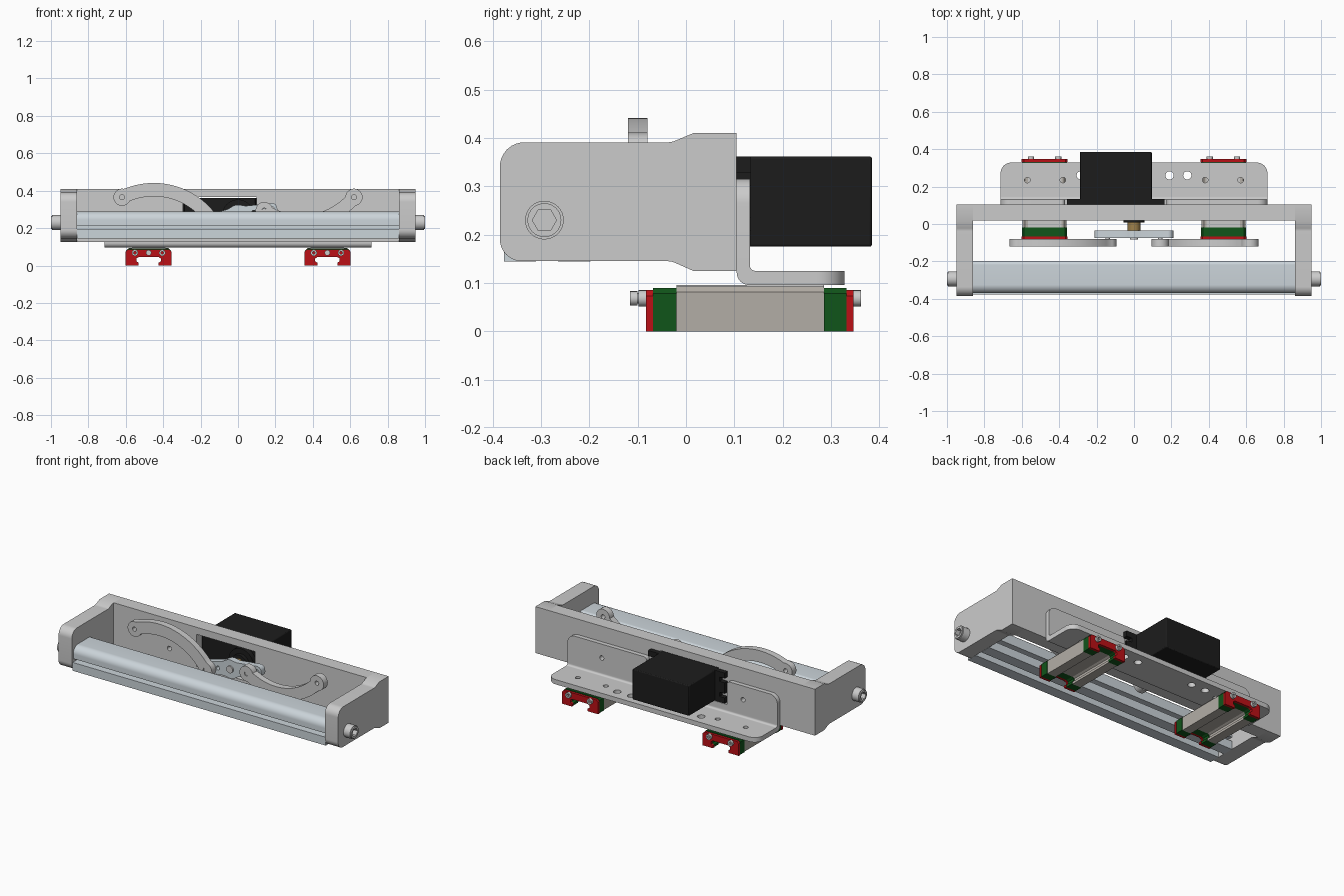
import bpy, bmesh, math
from mathutils import Matrix, Vector

if "Cube" in bpy.data.objects:
    bpy.data.objects.remove(bpy.data.objects["Cube"])

def mat(name, c):
    m = bpy.data.materials.new(name)
    m.diffuse_color = (*c, 1)
    m.use_nodes = True
    m.node_tree.nodes["Principled BSDF"].inputs["Base Color"].default_value = m.diffuse_color
    return m

BLACK = mat("black_plastic", (0.012, 0.012, 0.012))
RED = mat("red_plastic", (0.5, 0.005, 0.008))
GREEN = mat("green_plastic", (0.005, 0.09, 0.01))
STEEL = mat("warm_steel", (0.45, 0.42, 0.38))
ALU = mat("aluminium", (0.6, 0.66, 0.7))
BRASS = mat("brass", (0.35, 0.22, 0.07))

# local (u, v, w) to world for extrusion along each axis
AXES = {'X': Matrix(((0, 0, 1), (1, 0, 0), (0, 1, 0))),
        'Y': Matrix(((1, 0, 0), (0, 0, 1), (0, 1, 0))),
        'Z': Matrix.Identity(3)}

def rect(u0, u1, v0, v1):
    return [(u0, v0), (u1, v0), (u1, v1), (u0, v1)]

def circle(u, v, r, n=32):
    return [(u + r * math.cos(2 * math.pi * i / n), v + r * math.sin(2 * math.pi * i / n)) for i in range(n)]

def rounded(pts, n=8):
    """Polygon whose points may carry a third value: the corner radius."""
    out = []
    for i, p in enumerate(pts):
        if len(p) == 2:
            out.append(p)
            continue
        c = Vector(p[:2])
        a = (Vector(pts[i - 1][:2]) - c).normalized()
        b = (Vector(pts[(i + 1) % len(pts)][:2]) - c).normalized()
        half = a.angle(b) / 2
        o = c + (a + b).normalized() * p[2] / math.sin(half)
        s = c + a * p[2] / math.tan(half) - o
        e = c + b * p[2] / math.tan(half) - o
        for k in range(n + 1):
            d = (s * (1 - k / n) + e * (k / n)).normalized() * p[2] + o
            out.append((d.x, d.y))
    return out

def extrude(name, loops, axis, lo, hi, material=None, bevel=0):
    """Solid from an outline plus hole loops, extruded from lo to hi along axis."""
    cu = bpy.data.curves.new(name + "_profile", 'CURVE')
    cu.dimensions, cu.fill_mode, cu.extrude = '2D', 'BOTH', (hi - lo) / 2
    for loop in loops:
        sp = cu.splines.new('POLY')
        sp.points.add(len(loop) - 1)
        for q, (u, v) in zip(sp.points, loop):
            q.co = (u, v, 0, 1)
        sp.use_cyclic_u = True
    tmp = bpy.data.objects.new("tmp", cu)
    bpy.context.collection.objects.link(tmp)
    me = bpy.data.meshes.new_from_object(tmp.evaluated_get(bpy.context.evaluated_depsgraph_get()))
    bpy.data.objects.remove(tmp)
    bpy.data.curves.remove(cu)
    bm = bmesh.new()
    bm.from_mesh(me)
    bmesh.ops.remove_doubles(bm, verts=bm.verts, dist=1e-5)
    for v in bm.verts:
        v.co = AXES[axis] @ (v.co + Vector((0, 0, (lo + hi) / 2)))
    bmesh.ops.recalc_face_normals(bm, faces=bm.faces)
    if bevel:
        bmesh.ops.dissolve_limit(bm, angle_limit=0.01, verts=bm.verts, edges=bm.edges)
    bm.to_mesh(me)
    bm.free()
    me.shade_smooth()
    me.set_sharp_from_angle(angle=math.radians(30))
    me.name = name
    me.materials.clear()
    if material:
        me.materials.append(material)
    ob = bpy.data.objects.new(name, me)
    bpy.context.collection.objects.link(ob)
    if bevel:
        m = ob.modifiers.new("bevel", 'BEVEL')
        m.width, m.segments = bevel, 2
    return ob

# U-shaped frame: back plate with servo window, and two side arms
extrude("frame_back_plate", [rect(-0.86, 0.86, 0.125, 0.41), rect(-0.295, 0.1, 0.17, 0.367),
        circle(-0.48, 0.23, 0.014, 20), circle(0.48, 0.23, 0.014, 20)], 'Y', 0.02, 0.105)
arm = rounded([(-0.385, 0.145, 0.045), (-0.03, 0.145, 0.04), (0.015, 0.125), (0.105, 0.125),
               (0.105, 0.41), (0.015, 0.41), (-0.03, 0.391, 0.04), (-0.385, 0.391, 0.05)])
for s, side in ((-1, "left"), (1, "right")):
    extrude(side + "_frame_arm", [arm], 'X', *sorted((s * 0.86, s * 0.95)))
    # socket head bolt
    head = circle(-0.293, 0.23, 0.04)
    hexagon = circle(-0.293, 0.23, 0.025, 6)
    extrude(side + "_bolt_base", [head], 'X', *sorted((s * 0.95, s * 0.972)))
    extrude(side + "_bolt_head", [head, hexagon], 'X', *sorted((s * 0.972, s * 0.994)))
    extrude(side + "_bolt_rim", [circle(-0.293, 0.23, 0.035), hexagon], 'X', *sorted((s * 0.994, s * 1.0)))

# slotted aluminium bar across the front
bar = rounded([(-0.377, 0.144), (-0.31, 0.144), (-0.31, 0.18), (-0.265, 0.18), (-0.265, 0.144),
               (-0.198, 0.144), (-0.198, 0.195), (-0.235, 0.195), (-0.235, 0.22), (-0.198, 0.22),
               (-0.198, 0.289, 0.02), (-0.37, 0.289, 0.045), (-0.37, 0.215), (-0.33, 0.215),
               (-0.33, 0.195), (-0.377, 0.195)])
extrude("front_bar", [bar], 'X', -0.86, 0.86, ALU)

# angle bracket: flat shelf, curved inner corner, upright with a cut-out for the servo
holes = [circle(s * x, y, r, 20) for s in (-1, 1)
         for x, y, r in ((0.57, 0.235, 0.015), (0.38, 0.235, 0.015), (0.285, 0.26, 0.022), (0.19, 0.26, 0.022))]
extrude("bracket_shelf", [rounded([(-0.713, 0.15), (0.713, 0.15), (0.713, 0.328, 0.055),
                                   (-0.713, 0.328, 0.055)])] + holes, 'Z', 0.096, 0.125)
extrude("bracket_bend", [rounded([(0.105, 0.096, 0.025), (0.15, 0.096), (0.15, 0.125),
                                  (0.132, 0.125, 0.012), (0.132, 0.145), (0.105, 0.145)])], 'X', -0.713, 0.713)
extrude("bracket_upright", [rounded([(-0.713, 0.145), (0.713, 0.145), (0.713, 0.315, 0.05), (0.175, 0.315, 0.02),
        (0.175, 0.172), (-0.37, 0.172), (-0.37, 0.315, 0.02), (-0.713, 0.315, 0.05)]),
        circle(-0.48, 0.23, 0.014, 20), circle(0.48, 0.23, 0.014, 20)], 'Y', 0.105, 0.132)

# servo motor
extrude("servo_body", [rect(-0.29, 0.095, 0.175, 0.362)], 'Y', 0.06, 0.385, BLACK, 0.005)
flange = [(-0.357, 0.175), (0.164, 0.175)]
for z in (0.222, 0.315):
    flange += [(0.164, z - 0.013), (0.128, z - 0.013), (0.128, z + 0.013), (0.164, z + 0.013)]
flange += [(0.164, 0.362), (-0.357, 0.362)]
for z in (0.315, 0.222):
    flange += [(-0.357, z + 0.013), (-0.321, z + 0.013), (-0.321, z - 0.013), (-0.357, z - 0.013)]
extrude("servo_flange", [flange], 'Y', 0.105, 0.134, BLACK)
extrude("servo_gear_housing", [circle(0, 0.268, 0.085)], 'Y', 0.03, 0.06, BLACK)
extrude("servo_collar", [circle(0, 0.268, 0.055)], 'Y', 0.008, 0.03, BLACK)
extrude("servo_shaft", [circle(0, 0.268, 0.034, 24)], 'Y', -0.036, 0.01, BRASS)

# two-ended servo horn, slightly turned
tilt = math.radians(10.5)
def turn(loop):
    return [(u * math.cos(tilt) - v * math.sin(tilt), 0.268 + u * math.sin(tilt) + v * math.cos(tilt)) for u, v in loop]
horn = rounded([(-0.213, -0.03, 0.026), (-0.05, -0.042), (0, -0.06, 0.05), (0.05, -0.042), (0.213, -0.03, 0.026),
                (0.213, 0.03, 0.026), (0.05, 0.042), (0, 0.06, 0.05), (-0.05, 0.042), (-0.213, 0.03, 0.026)])
horn_holes = [turn(circle(s * x, 0, 0.012, 16)) for s in (-1, 1) for x in (0.085, 0.185)]
extrude("servo_horn", [turn(horn)] + horn_holes, 'Y', -0.075, -0.036, ALU)
extrude("horn_screw", [circle(0, 0.268, 0.022, 20)], 'Y', -0.083, -0.07)

# curved links with round eyes
def link(name, p0, p1, sag, R=0.046, w=0.036, n=28):
    p0, p1 = Vector(p0), Vector(p1)
    d = (p1 - p0).normalized()
    nrm = Vector((-d.y, d.x))
    r = ((p1 - p0).length ** 2 / 4 + sag * sag) / (2 * abs(sag))
    c = (p0 + p1) / 2 + nrm * (sag - math.copysign(r, sag))
    a0 = math.atan2(*(p0 - c).yx)
    da = (math.atan2(*(p1 - c).yx) - a0 + math.pi) % (2 * math.pi) - math.pi
    sgn = math.copysign(1, da)
    def side(off):
        angs = [a0 + da * (0.1 + 0.8 * i / n) for i in range(n + 1)]
        return [(c.x + (r - sgn * off) * math.cos(a), c.y + (r - sgn * off) * math.sin(a)) for a in angs]
    def eye(p, ang):
        sweep = math.pi - math.asin(w / R)
        angs = [ang + sweep * (1 - 2 * i / 20) for i in range(21)]
        return [(p.x + R * math.cos(a), p.y + R * math.sin(a)) for a in angs]
    start = a0 + sgn * math.pi / 2
    outline = side(w) + eye(p1, start + da) + side(-w)[::-1] + eye(p0, start + math.pi)
    extrude(name, [outline, circle(*p0, 0.013, 16), circle(*p1, 0.013, 16)], 'Y', -0.12, -0.08)

link("left_link", (-0.62, 0.365), (-0.14, 0.242), 0.093)
link("right_link", (0.14, 0.294), (0.62, 0.365), -0.093)
extrude("left_link_pin", [circle(-0.14, 0.242, 0.012, 16)], 'Y', -0.114, -0.05)
extrude("right_link_pin", [circle(0.14, 0.294, 0.012, 16)], 'Y', -0.114, -0.05)

# linear bearing carriages: steel body, green end caps, red seals, screws
def carriage_profile(x, half, gap, top):
    right = [(gap, 0.0), (half, 0.0), (half, top - 0.012), (half - 0.012, top)]
    inner = [(gap, 0.045), (gap + 0.012, 0.038), (gap + 0.012, 0.022), (gap, 0.015)]
    pts = right + [(-u, v) for u, v in right[::-1]]
    pts += [(-u, v) for u, v in inner[::-1]] + inner
    return [(x + u, v) for u, v in pts]

for x, side in ((-0.478, "left"), (0.478, "right")):
    cap = carriage_profile(x, 0.121, 0.056, 0.09)
    seal = carriage_profile(x, 0.123, 0.053, 0.085)
    extrude(side + "_carriage_body", [carriage_profile(x, 0.117, 0.06, 0.093)], 'Y', -0.02, 0.286, STEEL)
    extrude(side + "_carriage_top", [rect(x - 0.09, x + 0.09, -0.02, 0.286)], 'Z', 0.09, 0.096)
    for end, g0, g1, r0, r1, s0, s1 in (("front", -0.068, -0.02, -0.083, -0.068, -0.098, -0.083),
                                        ("rear", 0.286, 0.332, 0.332, 0.347, 0.347, 0.362)):
        extrude(f"{side}_{end}_cap", [cap], 'Y', g0, g1, GREEN)
        extrude(f"{side}_{end}_seal", [seal], 'Y', r0, r1, RED)
        for i, dx in enumerate((-0.073, 0.073)):
            extrude(f"{side}_{end}_screw_{i}", [circle(x + dx, 0.068, 0.017, 20),
                    circle(x + dx, 0.068, 0.008, 6)], 'Y', s0, s1)
    # grease nipple
    extrude(side + "_nipple_stem", [circle(x, 0.068, 0.011, 16)], 'Y', -0.1, -0.083)
    extrude(side + "_nipple_head", [circle(x, 0.068, 0.015, 16)], 'Y', -0.116, -0.1)
